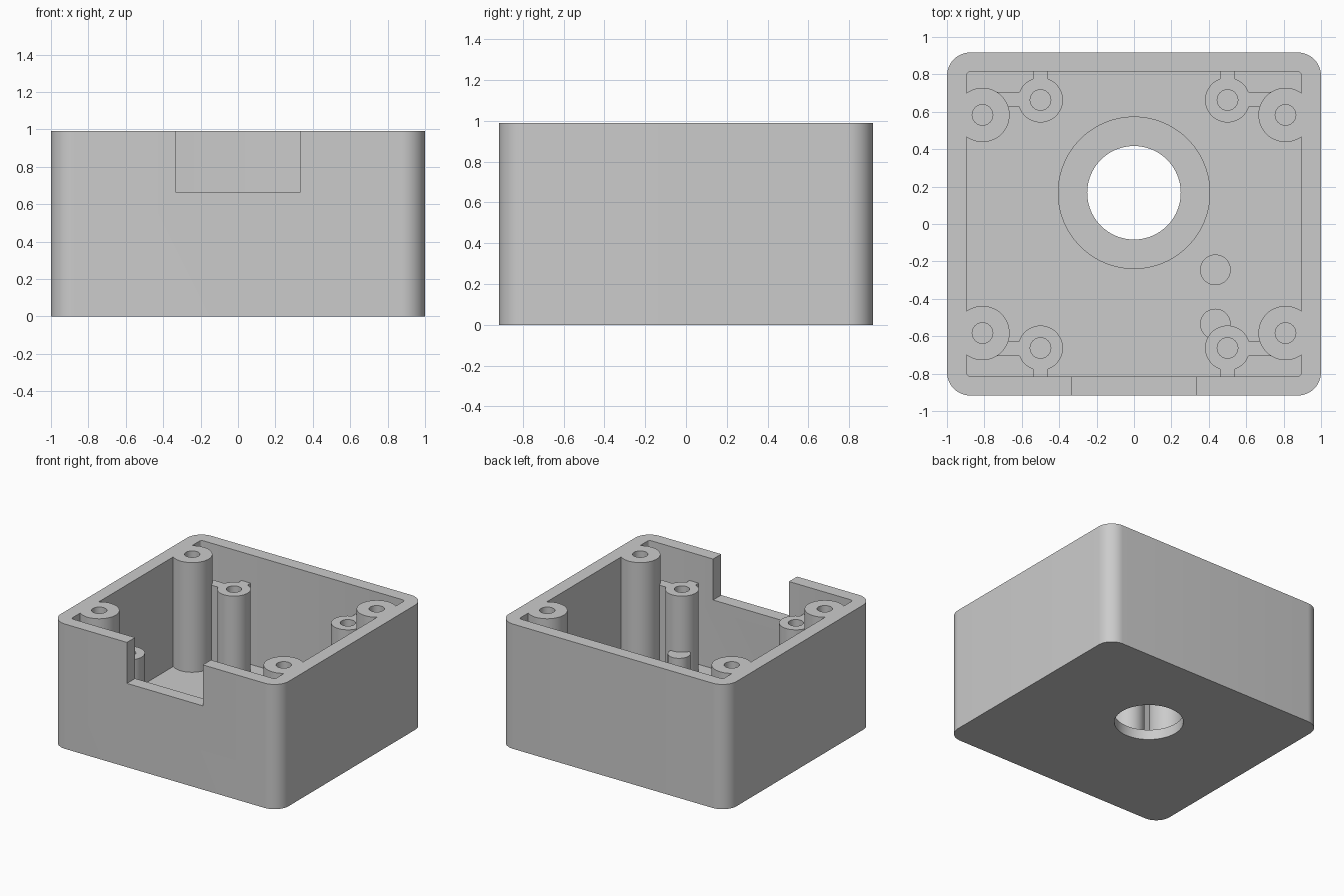
import bpy, bmesh, math
from mathutils import Vector

if "Cube" in bpy.data.objects:
    bpy.data.objects.remove(bpy.data.objects["Cube"])

# One plain grey for the whole enclosure
grey = bpy.data.materials.new("light_grey")
grey.use_nodes = True
colour = (0.6, 0.6, 0.6, 1)
grey.diffuse_color = colour
bsdf = next(n for n in grey.node_tree.nodes if n.type == 'BSDF_PRINCIPLED')
bsdf.inputs["Base Color"].default_value = colour

HEIGHT, FLOOR, BOSS_TOP, PIN_TOP = 0.99, 0.12, 0.765, 0.32


def finish(bm, name):
    bmesh.ops.recalc_face_normals(bm, faces=bm.faces)
    mesh = bpy.data.meshes.new(name)
    bm.to_mesh(mesh)
    bm.free()
    obj = bpy.data.objects.new(name, mesh)
    bpy.context.collection.objects.link(obj)
    mesh.materials.append(grey)
    return obj


def box(name, low, high, radius=0, segments=1):
    """Box between two corners, with optional rounded upright edges."""
    low, high = Vector(low), Vector(high)
    bm = bmesh.new()
    bmesh.ops.create_cube(bm, size=1)
    for v in bm.verts:
        v.co = (low + high) / 2 + v.co * (high - low)
    if radius:
        upright = [e for e in bm.edges
                   if abs(e.verts[0].co.z - e.verts[1].co.z) > 0.01]
        bmesh.ops.bevel(bm, geom=upright, offset=radius, segments=segments,
                        profile=0.5, affect='EDGES')
    return finish(bm, name)


def lathe(name, x, y, profile, steps=48):
    """Spin a closed (radius, z) profile around an upright axis at x, y."""
    bm = bmesh.new()
    verts = [bm.verts.new((r, 0, z)) for r, z in profile]
    edges = [bm.edges.new(pair) for pair in zip(verts, verts[1:])]
    bmesh.ops.spin(bm, geom=verts + edges, cent=(0, 0, 0), axis=(0, 0, 1),
                   angle=math.tau, steps=steps)
    bmesh.ops.remove_doubles(bm, verts=bm.verts, dist=0.0001)
    bmesh.ops.translate(bm, verts=bm.verts, vec=(x, y, 0))
    return finish(bm, name)


def peg(name, x, y, radius, top, hole=0, depth=0.5):
    """Upright cylinder rising from the floor, with an optional blind hole."""
    base = FLOOR - 0.02
    if hole:
        start = [(0, top - depth), (hole, top - depth), (hole, top)]
    else:
        start = [(0, top)]
    return lathe(name, x, y, start + [(radius, top), (radius, base), (0, base)])


def cut(target, cutter):
    mod = target.modifiers.new("cut", 'BOOLEAN')
    mod.operation = 'DIFFERENCE'
    mod.solver = 'EXACT'
    mod.object = cutter
    bpy.context.view_layer.objects.active = target
    bpy.ops.object.modifier_apply(modifier=mod.name)
    bpy.data.objects.remove(cutter)


# Case: rounded block, hollowed, with a front notch and a stepped floor opening
case = box("case", (-1, -0.917, 0), (1, 0.917, HEIGHT), 0.125, 12)
cut(case, box("cavity", (-0.895, -0.815, FLOOR), (0.895, 0.815, 1.2), 0.02, 3))
cut(case, box("notch", (-0.333, -1.1, 0.665), (0.333, -0.7, 1.2)))
for name, radius, bottom in (("seat", 0.405, 0.08), ("opening", 0.25, -0.1)):
    cut(case, lathe(name, 0, 0.167,
                    [(0, 0.4), (radius, 0.4), (radius, bottom), (0, bottom)], 96))
parts = [case]

# Four corner screw posts and four lower bosses tied to walls and posts by ribs
for sx, side in ((1, "left"), (-1, "right")):
    for sy, end in ((1, "back"), (-1, "front")):
        tag = f"{end}_{side}"
        parts.append(peg(f"corner_post_{tag}", 0.81 * sx, 0.583 * sy,
                         0.145, HEIGHT, 0.055))
        parts.append(peg(f"boss_{tag}", 0.5 * sx, 0.663 * sy,
                         0.12, BOSS_TOP, 0.055))
        ribs = (("wall_rib", (0.46, 0.76), (0.54, 0.83)),
                ("post_rib", (0.59, 0.625), (0.75, 0.705)))
        for name, a, b in ribs:
            xs = sorted((a[0] * sx, b[0] * sx))
            ys = sorted((a[1] * sy, b[1] * sy))
            parts.append(box(f"{name}_{tag}", (xs[0], ys[0], FLOOR - 0.02),
                             (xs[1], ys[1], BOSS_TOP)))

# Two short support pins
for i, y in enumerate((-0.245, -0.535)):
    parts.append(peg(f"support_pin_{i + 1}", 0.435, y, 0.082, PIN_TOP))

# Smooth the round walls, keep the edges crisp
bpy.ops.object.select_all(action='DESELECT')
for obj in parts:
    obj.select_set(True)
bpy.context.view_layer.objects.active = case
bpy.ops.object.shade_smooth_by_angle(angle=math.radians(30))
